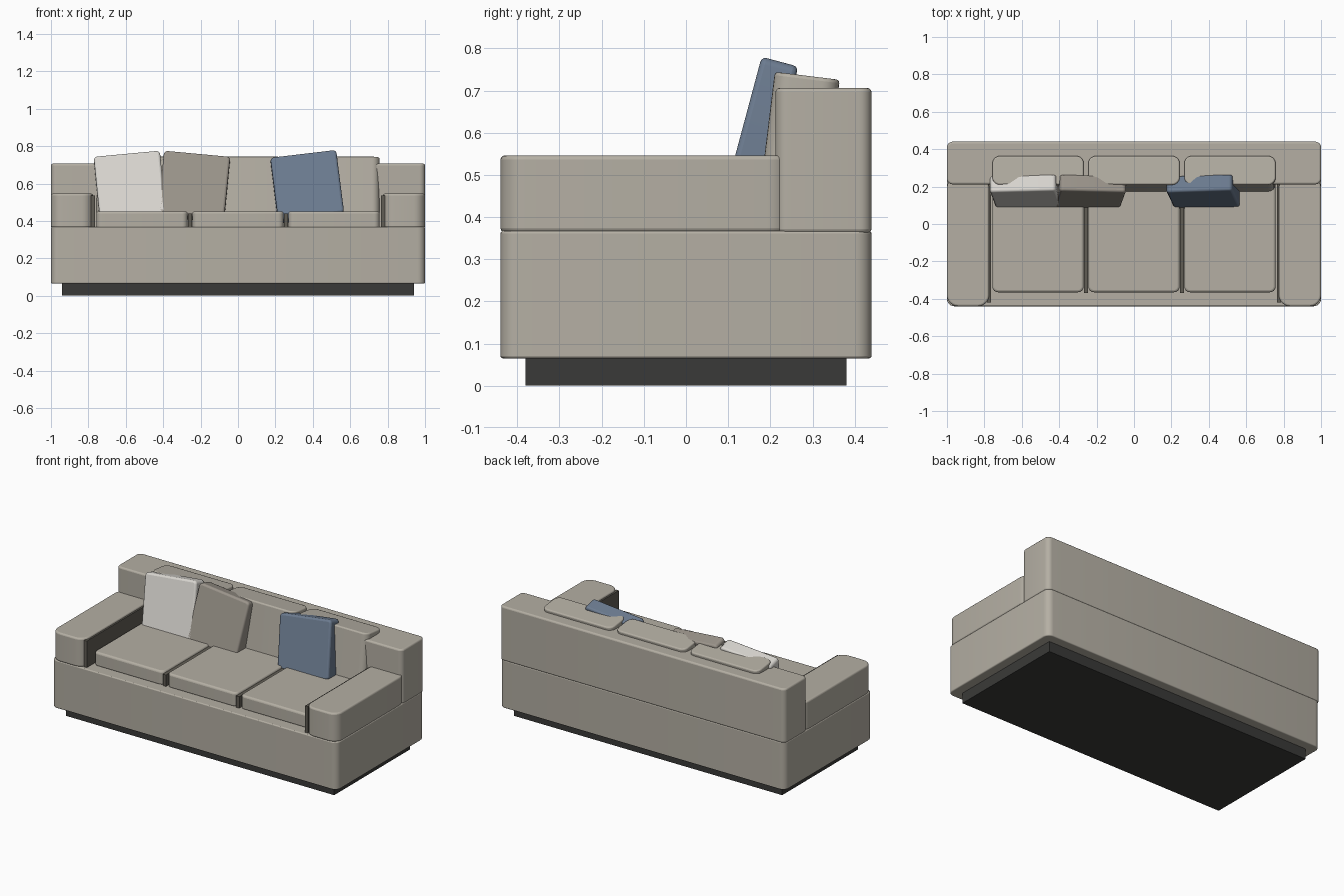
import bpy, bmesh
from math import radians
from mathutils import Matrix

if "Cube" in bpy.data.objects:
    bpy.data.objects.remove(bpy.data.objects["Cube"])


def material(name, rgb):
    m = bpy.data.materials.new(name)
    m.diffuse_color = (*rgb, 1)
    m.use_nodes = True
    m.node_tree.nodes["Principled BSDF"].inputs["Base Color"].default_value = m.diffuse_color
    return m


fabric = material("fabric", (0.46, 0.43, 0.37))
shadow = material("dark_fabric", (0.12, 0.11, 0.09))
black = material("plinth_black", (0.042, 0.042, 0.04))
white = material("white_cloth", (0.70, 0.68, 0.64))
taupe = material("taupe_cloth", (0.33, 0.30, 0.26))
blue = material("blue_cloth", (0.15, 0.20, 0.28))


def block(name, size, centre, mat, corner=0.0, soft=0.0, tilt=(0, 0), axis=2):
    """Box with edges along one axis rounded by corner, all other edges by soft."""
    bm = bmesh.new()
    bmesh.ops.create_cube(bm, size=1)
    bmesh.ops.scale(bm, vec=size, verts=bm.verts)
    if corner:
        edges = [e for e in bm.edges
                 if abs(e.verts[0].co[axis] - e.verts[1].co[axis]) > 1e-4]
        bmesh.ops.bevel(bm, geom=edges, offset=corner, segments=6,
                        profile=0.5, affect='EDGES')
    bmesh.ops.recalc_face_normals(bm, faces=bm.faces)
    me = bpy.data.meshes.new(name)
    bm.to_mesh(me)
    bm.free()
    me.materials.append(mat)
    ob = bpy.data.objects.new(name, me)
    bpy.context.collection.objects.link(ob)
    # lean back about x, then roll in the front plane
    ob.matrix_world = (Matrix.Translation(centre)
                       @ Matrix.Rotation(radians(tilt[0]), 4, 'X')
                       @ Matrix.Rotation(radians(tilt[1]), 4, 'Y'))
    if soft:
        b = ob.modifiers.new("soft_edges", 'BEVEL')
        b.width = soft
        b.segments = 3
        b.limit_method = 'ANGLE'
        b.angle_limit = radians(40)
    bpy.ops.object.select_all(action='DESELECT')
    ob.select_set(True)
    bpy.context.view_layer.objects.active = ob
    bpy.ops.object.shade_smooth_by_angle(angle=radians(40))
    return ob


def span(name, x, y, z, mat, **kw):
    """Box given by its limits on each axis."""
    return block(name, [b - a for a, b in (x, y, z)],
                 [(a + b) / 2 for a, b in (x, y, z)], mat, **kw)


# Plinth, body and backrest
span("plinth", (-0.94, 0.94), (-0.38, 0.38), (0, 0.07), black)
span("base", (-1, 1), (-0.44, 0.44), (0.065, 0.367), fabric, corner=0.04, soft=0.006)
span("backrest", (-1, 1), (0.212, 0.44), (0.362, 0.706), fabric, corner=0.03, soft=0.01)

# Arms with the dark inner panels
for side, s in (("left", -1), ("right", 1)):
    span(side + "_arm", sorted((s * 0.775, s * 1)), (-0.44, 0.252), (0.364, 0.546),
         fabric, corner=0.06, soft=0.01)
    span(side + "_arm_panel", sorted((s * 0.765, s * 0.785)), (-0.42, 0.21),
         (0.36, 0.535), shadow)

# Seat and back cushions
for i, x in enumerate((-0.513, 0, 0.513)):
    span(f"seat_cushion_{i + 1}", (x - 0.244, x + 0.244), (-0.365, 0.25),
         (0.36, 0.451), fabric, corner=0.03, soft=0.012)
    block(f"back_cushion_{i + 1}", (0.488, 0.155, 0.32), (x, 0.268, 0.576),
          fabric, corner=0.04, soft=0.008, tilt=(-7, 0))

# Strips in the gaps between seat cushions
for x in (-0.257, 0.257):
    span("cushion_gap", (x - 0.011, x + 0.011), (-0.37, 0.22), (0.36, 0.44), shadow)

# Throw pillows leaning on the back cushions
for name, x, roll, mat in (("white", -0.578, -5.5, white),
                           ("taupe", -0.235, 5.5, taupe),
                           ("blue", 0.37, -7, blue)):
    block(name + "_pillow", (0.355, 0.09, 0.35), (x, 0.173, 0.582), mat,
          corner=0.02, soft=0.012, tilt=(-15, roll), axis=1)
